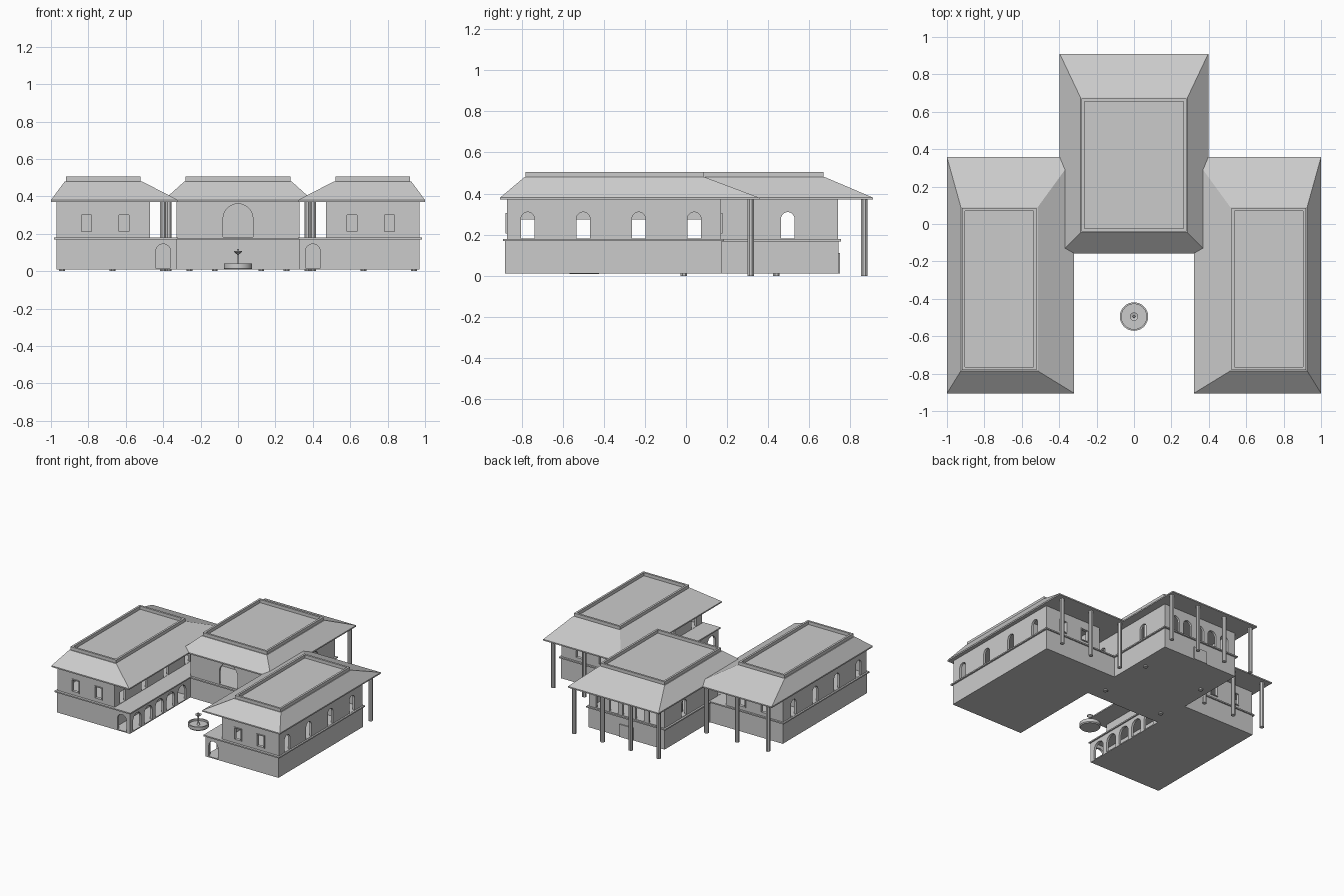
import bpy, bmesh, math
from mathutils import Vector, Matrix

if "Cube" in bpy.data.objects:
    bpy.data.objects.remove(bpy.data.objects["Cube"])


def finish(name, bm, mirror=False, cutter=None):
    bmesh.ops.recalc_face_normals(bm, faces=bm.faces)
    me = bpy.data.meshes.new(name)
    bm.to_mesh(me)
    bm.free()
    ob = bpy.data.objects.new(name, me)
    bpy.context.collection.objects.link(ob)
    if cutter:
        m = ob.modifiers.new("openings", 'BOOLEAN')
        m.operation = 'DIFFERENCE'
        m.solver = 'EXACT'
        m.use_self = True
        m.object = cutter
    if mirror:
        ob.modifiers.new("mirror", 'MIRROR')
    return ob


def box(bm, x0, x1, y0, y1, z0, z1):
    c = Vector(((x0 + x1) / 2, (y0 + y1) / 2, (z0 + z1) / 2))
    s = Matrix.Diagonal((x1 - x0, y1 - y0, z1 - z0, 1))
    bmesh.ops.create_cube(bm, size=1, matrix=Matrix.Translation(c) @ s)


def opening(bm, axis, pos, u, w, z0, z1, arched=True, depth=0.06):
    """Prism through a wall facing the given axis, with a round or square head."""
    r = w / 2
    pts = [(u - r, z0), (u + r, z0)]
    if arched:
        pts += [(u + r * math.cos(a * math.pi / 12), z1 - r + r * math.sin(a * math.pi / 12))
                for a in range(13)]
    else:
        pts += [(u + r, z1), (u - r, z1)]
    put = lambda p, d: (d, p[0], p[1]) if axis == 'x' else (p[0], d, p[1])
    rings = [[bm.verts.new(put(p, pos + s * depth / 2)) for p in pts] for s in (-1, 1)]
    bm.faces.new(rings[0])
    bm.faces.new(rings[1][::-1])
    n = len(pts)
    for i in range(n):
        j = (i + 1) % n
        bm.faces.new((rings[0][i], rings[0][j], rings[1][j], rings[1][i]))


def make_cutter(name, bm):
    ob = finish(name, bm)
    ob.hide_render = True
    ob.hide_viewport = True
    return ob


def shell(bm, x0, x1, y0, y1, z0, z1, t=0.018):
    """Four walls, open at top and bottom."""
    out = [(x0, y0), (x1, y0), (x1, y1), (x0, y1)]
    inn = [(x0 + t, y0 + t), (x1 - t, y0 + t), (x1 - t, y1 - t), (x0 + t, y1 - t)]
    g = [[bm.verts.new((*p, z)) for p in ring] for ring, z in
         ((out, z0), (out, z1), (inn, z1), (inn, z0))]
    for k in range(4):
        a, b = g[k], g[(k + 1) % 4]
        for i in range(4):
            j = (i + 1) % 4
            bm.faces.new((a[i], a[j], b[j], b[i]))


def roof(name, eave, top, mirror=False):
    """Hipped roof with a flat deck and a low parapet around it."""
    bm = bmesh.new()
    ex0, ex1, ey0, ey1 = eave
    tx0, tx1, ty0, ty1 = top
    e = 0.006
    rows = [(eave, 0.37), (eave, 0.38), ((tx0 - e, tx1 + e, ty0 - e, ty1 + e), 0.48)]
    g = [[bm.verts.new((x, y, z)) for x, y in ((a, c), (b, c), (b, d), (a, d))]
         for (a, b, c, d), z in rows]
    bm.faces.new(g[0])
    bm.faces.new(g[2])
    for lo, hi in zip(g, g[1:]):
        for i in range(4):
            j = (i + 1) % 4
            bm.faces.new((lo[i], lo[j], hi[j], hi[i]))
    finish(name, bm, mirror)
    bm = bmesh.new()
    shell(bm, tx0, tx1, ty0, ty1, 0.478, 0.505, 0.016)
    finish(name + "_parapet", bm, mirror)


def frame(bm, axis, pos, u, w, z0, z1, b=0.006, d=0.012):
    for u0, u1, a, c in ((u - w/2 - b, u - w/2, z0, z1), (u + w/2, u + w/2 + b, z0, z1),
                         (u - w/2 - b, u + w/2 + b, z0 - b, z0), (u - w/2 - b, u + w/2 + b, z1, z1 + b)):
        box(bm, u0, u1, pos - d/2, pos + d/2, a, c)


def columns(name, spots, r=0.017, top=0.372, mirror=False):
    bm = bmesh.new()
    for x, y in spots:
        bmesh.ops.create_cone(bm, cap_ends=True, segments=8, radius1=r, radius2=r, depth=top,
                              matrix=Matrix.Translation((x, y, top / 2)) @ Matrix.Rotation(math.pi / 8, 4, 'Z'))
    finish(name, bm, mirror)


# Roofs
roof("wing_roof", (0.32, 1.0, -0.905, 0.357), (0.52, 0.92, -0.78, 0.085), True)
roof("hall_roof", (-0.397, 0.397, -0.157, 0.91), (-0.28, 0.28, -0.04, 0.67))

# Wing upper walls with arched outer windows, inner doorways and square end windows
wy = (-0.77, -0.50, -0.23, 0.04)
cut = bmesh.new()
for y in wy:
    opening(cut, 'x', 0.961, y, 0.066, 0.182, 0.31)
    opening(cut, 'x', 0.479, y, 0.066, 0.182, 0.275, False)
for x in (0.61, 0.81):
    for y in (-0.861, 0.161):
        opening(cut, 'y', y, x, 0.055, 0.212, 0.30, False)
wing_cut = make_cutter("wing_window_cutter", cut)
bm = bmesh.new()
shell(bm, 0.47, 0.97, -0.87, 0.17, 0.175, 0.375)
finish("wing_upper_walls", bm, True, wing_cut)
bm = bmesh.new()
for x in (0.61, 0.81):
    for y in (-0.871, 0.171):
        frame(bm, 'y', y, x, 0.055, 0.212, 0.30)
finish("wing_window_frames", bm, True)
bm = bmesh.new()
box(bm, 0.48, 0.96, -0.10, -0.085, 0.175, 0.372)
finish("wing_partition", bm, True)

# Wing ground floor: solid rooms, arcade along the court, floor ledge above
bm = bmesh.new()
box(bm, 0.47, 0.97, -0.88, 0.175, 0.01, 0.172)
box(bm, 0.33, 0.47, -0.88, 0.175, 0.01, 0.018)
box(bm, 0.33, 0.47, -0.12, 0.175, 0.018, 0.172)
finish("wing_ground_floor", bm, True)
cut = bmesh.new()
for i in range(5):
    opening(cut, 'x', 0.339, -0.79 + i * 0.14, 0.10, 0.018, 0.145)
arcade_cut = make_cutter("arcade_cutter", cut)
bm = bmesh.new()
box(bm, 0.33, 0.348, -0.88, -0.12, 0.01, 0.172)
finish("arcade_wall", bm, True, arcade_cut)
cut = bmesh.new()
opening(cut, 'y', -0.871, 0.40, 0.08, 0.018, 0.145)
end_cut = make_cutter("arcade_end_cutter", cut)
bm = bmesh.new()
box(bm, 0.348, 0.47, -0.88, -0.862, 0.01, 0.172)
finish("arcade_end_wall", bm, True, end_cut)
bm = bmesh.new()
box(bm, 0.32, 0.983, -0.89, 0.185, 0.170, 0.180)
finish("wing_ledge", bm, True)

# Central hall: solid base, ledge and upper walls with arches
bm = bmesh.new()
box(bm, -0.332, 0.332, -0.125, 0.742, 0.01, 0.172)
finish("hall_ground_floor", bm)
bm = bmesh.new()
box(bm, -0.345, 0.345, -0.138, 0.755, 0.168, 0.178)
finish("hall_ledge", bm)
cut = bmesh.new()
opening(cut, 'y', -0.111, 0, 0.16, 0.182, 0.36)
for i in range(5):
    opening(cut, 'y', 0.731, (i - 2) * 0.115, 0.075, 0.182, 0.31)
for y in (0.04, 0.495):
    for s in (-1, 1):
        opening(cut, 'x', s * 0.321, y, 0.066, 0.182, 0.31)
hall_cut = make_cutter("hall_arch_cutter", cut)
bm = bmesh.new()
shell(bm, -0.33, 0.33, -0.12, 0.74, 0.175, 0.375)
finish("hall_upper_walls", bm, False, hall_cut)
bm = bmesh.new()
box(bm, -0.32, 0.32, 0.15, 0.165, 0.175, 0.372)
finish("hall_partition", bm)
bm = bmesh.new()
box(bm, -0.06, 0.06, 0.735, 0.75, 0.01, 0.11)
finish("back_door", bm)

# Columns: rear porches and inside the hall
columns("wing_porch_columns", [(0.40, 0.315), (0.67, 0.315), (0.94, 0.315)], mirror=True)
columns("hall_porch_columns", [(0.37, 0.867), (0.124, 0.867)], mirror=True)
columns("hall_inner_columns", [(0.26, -0.01), (0.26, 0.44)], mirror=True)

# Fountain: lathed basin, stem and small bowl
profile = [(0, 0.008), (0.07, 0.008), (0.076, 0.015), (0.076, 0.04), (0.067, 0.04), (0.067, 0.025),
           (0.012, 0.025), (0.006, 0.04), (0.006, 0.09), (0.022, 0.103), (0.022, 0.107),
           (0.007, 0.102), (0.005, 0.118), (0, 0.12)]
bm = bmesh.new()
vs = [bm.verts.new((r, 0, z)) for r, z in profile]
es = [bm.edges.new(p) for p in zip(vs, vs[1:])]
bmesh.ops.spin(bm, geom=vs + es, cent=(0, 0, 0), axis=(0, 0, 1), angle=2 * math.pi,
               steps=32, use_merge=True)
bmesh.ops.remove_doubles(bm, verts=bm.verts, dist=0.0002)
bmesh.ops.translate(bm, verts=bm.verts, vec=(0, -0.495, 0))
fountain = finish("fountain", bm)
bpy.context.view_layer.objects.active = fountain
fountain.select_set(True)
bpy.ops.object.shade_smooth_by_angle()
